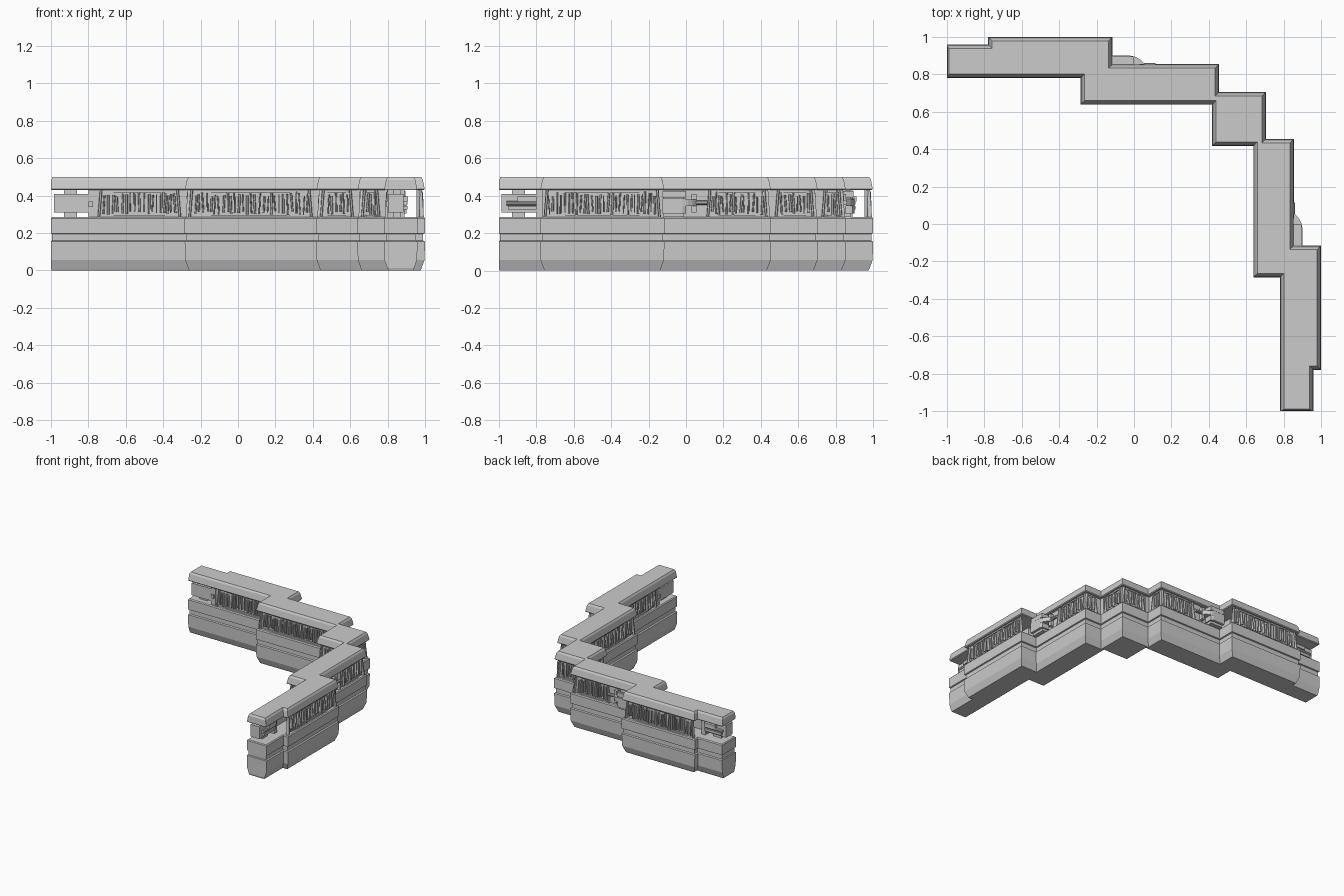
import bpy, bmesh, random
from mathutils import Vector, Matrix

if "Cube" in bpy.data.objects:
    bpy.data.objects.remove(bpy.data.objects["Cube"])

random.seed(4)
swap = lambda p: (p[1], p[0]) + tuple(p[2:])

# Stepped footprint: half of it, mirrored across the x = y diagonal
outer = [(-1, .96), (-.78, .96), (-.78, 1), (-.115, 1), (-.115, .855),
         (.09, .855), (.455, .855), (.455, .705), (.705, .705)]
inner = [(.418, .418), (.418, .638), (-.285, .638), (-.285, .78), (-.77, .78), (-1, .78)]
plan = outer + [swap(p) for p in outer[-2::-1]] + [swap(p) for p in inner[:0:-1]] + inner
plan = [Vector(p) for p in plan]
N = len(plan)
END_EDGES = {16, 27}
OPEN_EDGES = {0, 1, 3, 12, 14, 15, 17, 26} | END_EDGES
PLAIN_EDGES = {4, 11}


def inward(i):
    d = (plan[(i + 1) % N] - plan[i % N]).normalized()
    return Vector((d.y, -d.x))


def offset(inset, end_inset=None):
    """Footprint moved inwards; the two end faces can have their own inset."""
    end_inset = inset if end_inset is None else end_inset
    res = []
    for i in range(N):
        a, b = (i - 1) % N, i
        na, nb = [inward(e) * (end_inset if e in END_EDGES else inset) for e in (a, b)]
        same = abs(inward(a).dot(inward(b))) > .9
        res.append(plan[i] + (na if same else na + nb))
    return res


def finish(bm, name):
    bmesh.ops.recalc_face_normals(bm, faces=bm.faces)
    me = bpy.data.meshes.new(name)
    bm.to_mesh(me)
    bm.free()
    ob = bpy.data.objects.new(name, me)
    bpy.context.collection.objects.link(ob)
    return ob


def loft(bm, rings):
    """Closed solid through rings of 3D points."""
    vs = [[bm.verts.new(p) for p in r] for r in rings]
    n = len(vs[0])
    for lo, hi in zip(vs, vs[1:]):
        for i in range(n):
            bm.faces.new((lo[i], lo[(i + 1) % n], hi[(i + 1) % n], hi[i]))
    bm.faces.new(vs[0][::-1])
    bm.faces.new(vs[-1])


def stack(name, profile):
    bm = bmesh.new()
    loft(bm, [[(p.x, p.y, z) for p in offset(d, e)] for z, d, e in profile])
    return finish(bm, name)


def prism(bm, pts, z0, z1):
    loft(bm, [[(p[0], p[1], z) for p in pts] for z in (z0, z1)])


def box(bm, x0, x1, y0, y1, z0, z1):
    prism(bm, [(x0, y0), (x1, y0), (x1, y1), (x0, y1)], z0, z1)


def barrel(bm, x, y, z, r, length):
    m = Matrix.Translation((x, y, z)) @ Matrix.Rotation(1.5708, 4, 'Y')
    bmesh.ops.create_cone(bm, cap_ends=True, segments=10, radius1=r, radius2=r,
                          depth=length, matrix=m)


def on_both_arms(name, build):
    for side in ("left", "front"):
        bm = bmesh.new()
        build(bm)
        if side == "front":
            for v in bm.verts:
                v.co = swap(v.co)
        finish(bm, f"{name}_{side}")


# Solid lower wall with tapered foot and groove, and the chamfered roof slab
stack("lower_wall", [(0, .024, .004), (.012, .019, 0), (.055, .003, 0), (.155, 0, 0),
                     (.16, .01, .006), (.195, .01, .006), (.198, 0, 0),
                     (.278, 0, 0), (.285, .007, .005)])
stack("roof_slab", [(.43, .007, .003), (.436, .002, 0), (.485, .012, .002), (.5, .021, .01)])

# Recessed thin walls of the gallery
face, back = offset(.028), offset(.046)
bm = bmesh.new()
for i in range(N):
    if i not in OPEN_EDGES:
        j = (i + 1) % N
        prism(bm, [face[i], face[j], back[j], back[i]], .284, .431)
finish(bm, "gallery_wall")

# Uneven upright ribs on each gallery wall, with slanted end posts and sills
bm = bmesh.new()


def rib(i, base, top, w, out0, out1, z0, z1):
    d, n = -Vector((inward(i).y, -inward(i).x)), inward(i)
    rings = []
    for t, z, o in ((base, z0, out0), (top, z1, out1)):
        c = plan[i] + d * t
        q = [c - d * w + n * .03, c + d * w + n * .03, c + d * w * .6 + n * o, c - d * w * .6 + n * o]
        rings.append([(p.x, p.y, z) for p in q])
    loft(bm, rings)


for i in range(N):
    if i in OPEN_EDGES | PLAIN_EDGES:
        continue
    length = (plan[(i + 1) % N] - plan[i]).length
    for t, s in ((.026, 1), (length - .026, -1)):
        rib(i, t, t + s * .012, .007, .006, .016, .285, .43)
    t = .05
    while t < length - .045:
        rib(i, t, t + random.uniform(-.008, .008), random.uniform(.003, .007),
            random.uniform(.008, .018), random.uniform(.01, .02),
            random.uniform(.295, .315), random.uniform(.395, .422))
        t += random.uniform(.016, .026)
    for z in (.286, .418):
        rib(i, length / 2, length / 2, length / 2 - .035, .018, .018, z, z + .011)
finish(bm, "gallery_ribs")


# Machinery in the open end bay of each arm
def end_bay(bm):
    box(bm, -.985, -.80, .803, .885, .31, .41)
    box(bm, -.80, -.765, .80, .89, .285, .43)
    box(bm, -.93, -.86, .83, .87, .285, .43)
    box(bm, -.95, -.80, .885, .905, .325, .345)
    box(bm, -.90, -.80, .885, .91, .37, .395)
    barrel(bm, -.88, .895, .36, .012, .16)
    box(bm, -.80, -.775, .79, .803, .34, .37)


on_both_arms("end_machinery", end_bay)


# Rounded pod on the outer side of each arm, with a short barrel
def pod(bm):
    pts = [(-.125, .82), (-.125, .9), (-.02, .9), (.01, .893), (.035, .878), (.055, .857), (.055, .82)]
    prism(bm, pts[:3] + [(0, .89), (0, .82)], .305, .385)
    prism(bm, pts, .345, .38)
    box(bm, -.125, 0, .82, .895, .39, .425)
    box(bm, -.12, -.01, .82, .88, .285, .43)
    barrel(bm, .07, .848, .362, .012, .09)
    box(bm, .03, .055, .82, .856, .31, .41)


on_both_arms("pod", pod)
